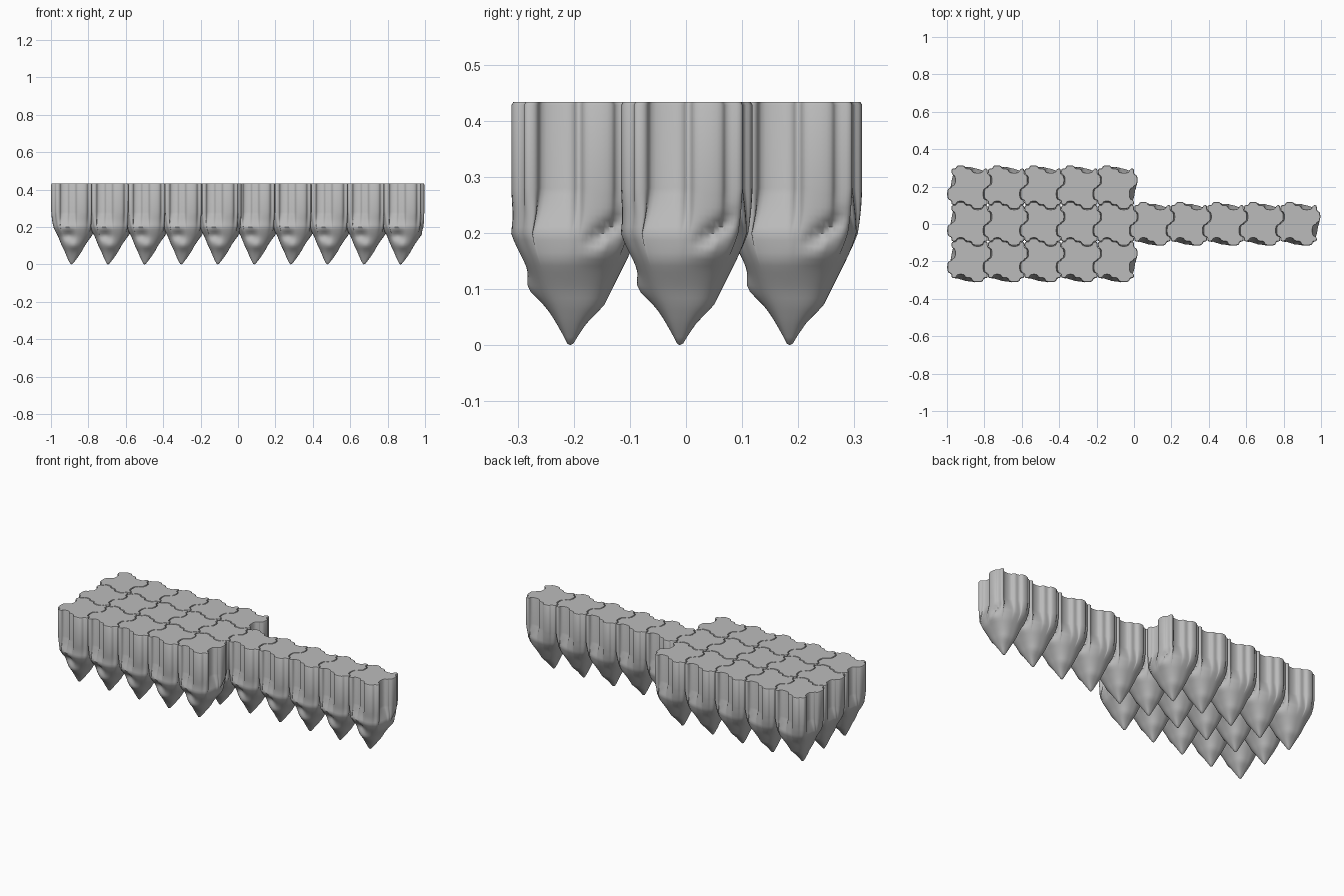
import bpy, bmesh, math
from mathutils import Vector

cube = bpy.data.objects.get("Cube")
if cube:
    bpy.data.objects.remove(cube, do_unlink=True)

PITCH = 0.1955
HALF = PITCH / 2
TOP = 0.433

stone = bpy.data.materials.new("grey_stone")
stone.use_nodes = True
grey = (0.5, 0.5, 0.5, 1)
stone.diffuse_color = grey
stone.node_tree.nodes["Principled BSDF"].inputs["Base Color"].default_value = grey

# Interlocking edge profiles: (position along the edge, offset)
across = [(-0.075, 0), (-0.068, 0.018), (-0.03, 0.018), (-0.023, 0),
          (0.01, 0), (0.018, -0.023), (0.07, -0.023), (0.078, 0)]
along = [(-0.075, 0), (-0.068, -0.023), (-0.012, -0.023), (-0.004, 0),
         (0.004, 0), (0.012, 0.019), (0.06, 0.019), (0.068, 0)]


def tile_outline():
    """Counter-clockwise interlocking outline with softened corners."""
    pts = [Vector((-HALF, -HALF))]
    pts += [Vector((x, o - HALF)) for x, o in across]
    pts += [Vector((HALF, -HALF))]
    pts += [Vector((HALF + o, y)) for y, o in along]
    pts += [Vector((HALF, HALF))]
    pts += [Vector((x, HALF + o)) for x, o in reversed(across)]
    pts += [Vector((-HALF, HALF))]
    pts += [Vector((o - HALF, y)) for y, o in reversed(along)]
    for cut in (0.25, 0.25):
        soft = []
        for a, b in zip(pts, pts[1:] + pts[:1]):
            soft += [a.lerp(b, cut), b.lerp(a, cut)]
        pts = soft
    return pts


# Lower body: height, x min, x max, y min, y max, blend from outline to round
levels = [(0.28, -0.11, 0.113, -0.12, 0.113, 0.0),
          (0.24, -0.11, 0.113, -0.116, 0.111, 0.35),
          (0.20, -0.105, 0.111, -0.122, 0.107, 0.75),
          (0.15, -0.083, 0.094, -0.1, 0.085, 1),
          (0.10, -0.063, 0.06, -0.077, 0.06, 1),
          (0.07, -0.048, 0.044, -0.058, 0.045, 1),
          (0.04, -0.036, 0.024, -0.04, 0.015, 1),
          (0.015, -0.024, 0.005, -0.026, -0.002, 1),
          (0.003, -0.017, -0.005, -0.02, -0.009, 1)]


def section(z):
    for a, b in zip(levels, levels[1:]):
        if z >= b[0]:
            t = (a[0] - z) / (a[0] - b[0])
            return [p + (q - p) * t for p, q in zip(a, b)]
    return levels[-1]


def bump(u, v, cu, cv, ru, rv):
    return math.exp(-((u - cu) / ru) ** 2 - ((v - cv) / rv) ** 2)


def body_point(p, z):
    """Blend the outline towards a rounded section, then carve hollows."""
    z, x0, x1, y0, y1, mix = section(z)
    d = p.normalized()
    k = (abs(d.x) ** 2.6 + abs(d.y) ** 2.6) ** (-1 / 2.6)
    round_p = Vector(((x0 + x1) / 2 + d.x * k * (x1 - x0) / 2,
                      (y0 + y1) / 2 + d.y * k * (y1 - y0) / 2))
    q = p.lerp(round_p, mix)
    # front hollow under a brow, with a lip below it
    if d.y < 0:
        q.y -= d.y * 0.026 * bump(q.x, z, -0.03, 0.155, 0.035, 0.025)
        q.y += d.y * 0.012 * bump(q.x, z, 0.0, 0.1, 0.03, 0.025)
    # slanted groove and lobe on the left flank
    if d.x > 0:
        q.x -= d.x * 0.018 * bump(q.y - (z - 0.2), z, 0.045, 0.205, 0.02, 0.025)
        q.x += d.x * 0.008 * bump(q.y, z, 0.04, 0.165, 0.04, 0.02)
    return Vector((q.x, q.y, z))


def build_tile_mesh():
    bm = bmesh.new()
    outline = tile_outline()
    rings = []

    def add_ring(points):
        rings.append([bm.verts.new(p) for p in points])

    add_ring([(p.x * 0.965, p.y * 0.965, TOP) for p in outline])
    add_ring([(p.x * 0.99, p.y * 0.99, TOP - 0.005) for p in outline])
    steps = 24
    for i in range(steps + 1):
        z = 0.28 + (0.003 - 0.28) * i / steps
        add_ring([body_point(p * 0.99, z) for p in outline])

    n = len(outline)
    for upper, lower in zip(rings, rings[1:]):
        for i in range(n):
            j = (i + 1) % n
            bm.faces.new((upper[i], lower[i], lower[j], upper[j]))
    bm.faces.new(rings[0])
    tip = bm.verts.new((-0.012, -0.015, 0))
    for i in range(n):
        bm.faces.new((rings[-1][(i + 1) % n], rings[-1][i], tip))
    bmesh.ops.recalc_face_normals(bm, faces=bm.faces)
    mesh = bpy.data.meshes.new("rock_tile")
    bm.to_mesh(mesh)
    bm.free()
    mesh.materials.append(stone)
    return mesh


# Wide platform of three rows, continued by a single-row walkway
mesh = build_tile_mesh()
for row in range(3):
    for col in range(10 if row == 1 else 5):
        name = "platform_tile" if col < 5 else "walkway_tile"
        tile = bpy.data.objects.new(f"{name}_{row + 1}_{col + 1}", mesh)
        tile.location = (-0.879 + col * PITCH, 0.004 + (row - 1) * PITCH, 0)
        bpy.context.scene.collection.objects.link(tile)

first = bpy.data.objects["platform_tile_1_1"]
bpy.context.view_layer.objects.active = first
first.select_set(True)
bpy.ops.object.shade_smooth_by_angle(angle=math.radians(40))
